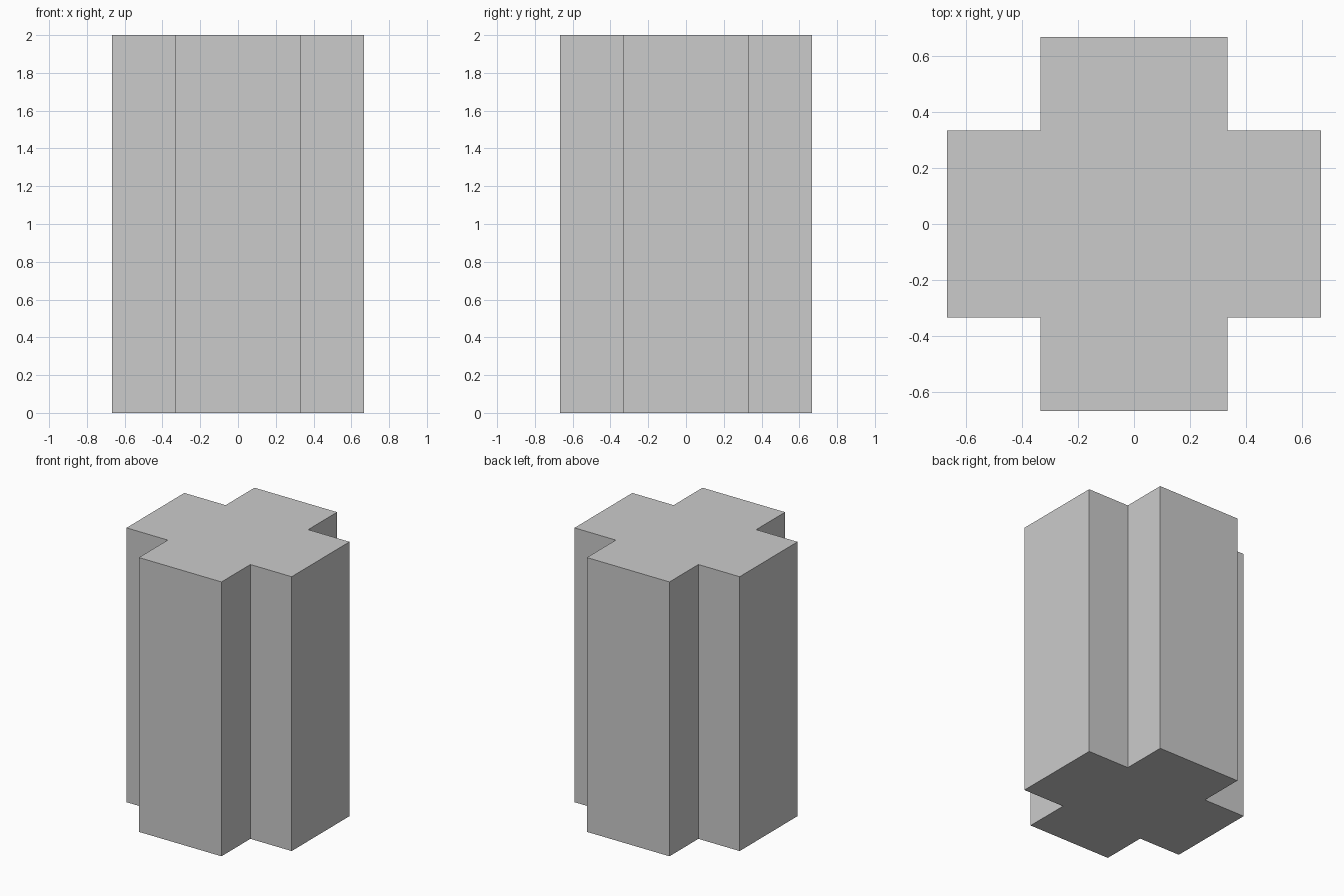
import bpy
import bmesh

if "Cube" in bpy.data.objects:
    bpy.data.objects.remove(bpy.data.objects["Cube"])

OUTER, INNER, HEIGHT = 0.666, 0.333, 2.0

# Plus-shaped cross-section: one corner notch, turned through four quarters
notch = [(OUTER, -INNER), (OUTER, INNER), (INNER, INNER)]
profile = []
for _ in range(4):
    profile += notch
    notch = [(-y, x) for x, y in notch]

# Extrude the cross-section into a solid column
bm = bmesh.new()
base = bm.faces.new([bm.verts.new((x, y, 0)) for x, y in profile])
result = bmesh.ops.extrude_face_region(bm, geom=[base], use_keep_orig=True)
top = [v for v in result["geom"] if isinstance(v, bmesh.types.BMVert)]
bmesh.ops.translate(bm, verts=top, vec=(0, 0, HEIGHT))
bmesh.ops.recalc_face_normals(bm, faces=bm.faces)

mesh = bpy.data.meshes.new("cross_column")
bm.to_mesh(mesh)
bm.free()
column = bpy.data.objects.new("cross_column", mesh)
bpy.context.collection.objects.link(column)
